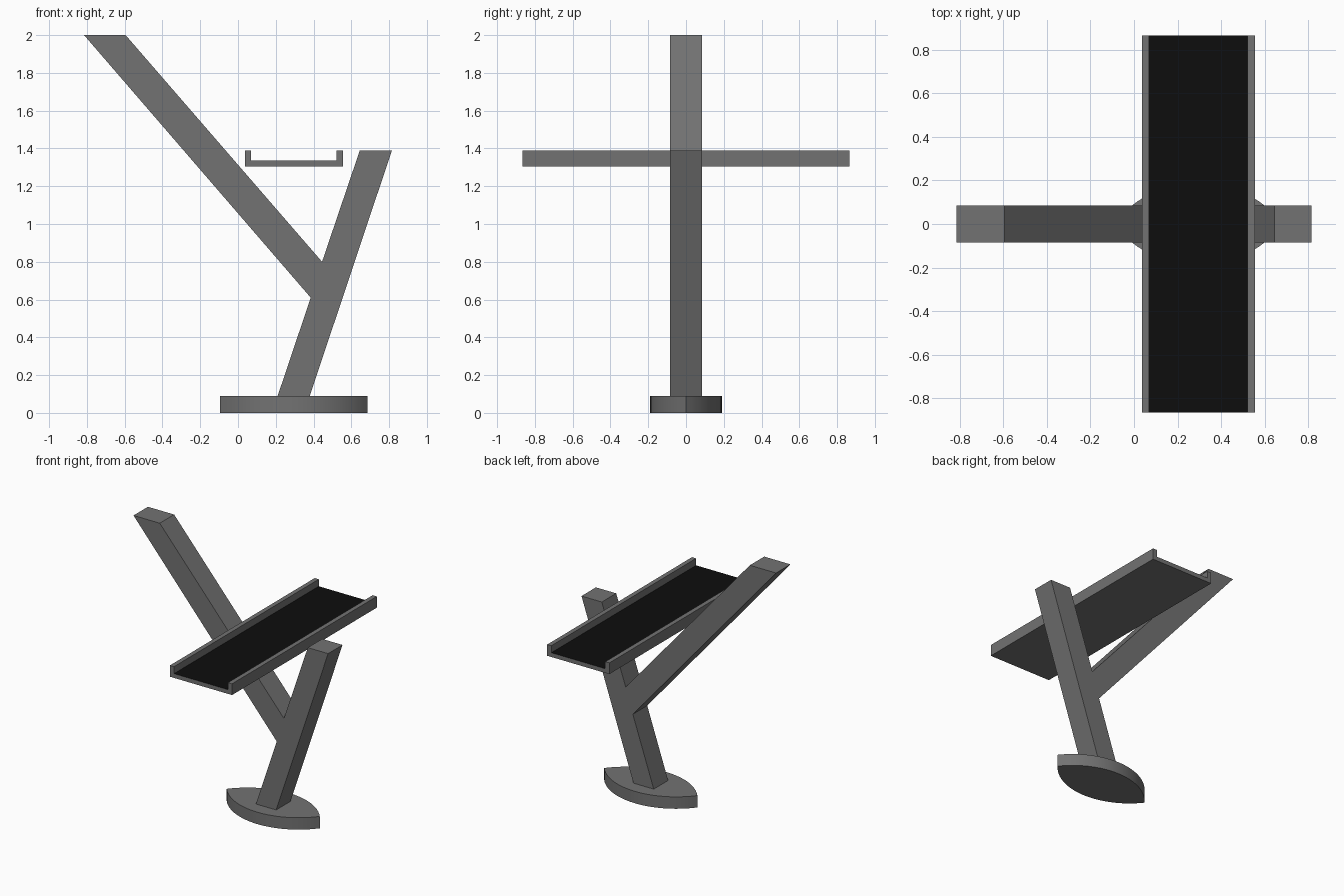
import bpy, bmesh, math
from mathutils import Vector

cube = bpy.data.objects.get("Cube")
if cube:
    bpy.data.objects.remove(cube)


def make_material(name, value):
    mat = bpy.data.materials.new(name)
    mat.use_nodes = True
    color = (value, value, value, 1)
    mat.diffuse_color = color
    mat.node_tree.nodes["Principled BSDF"].inputs["Base Color"].default_value = color
    return mat


grey = make_material("grey metal", 0.17)
black = make_material("black mat", 0.004)


def prism(name, outline, direction, materials):
    """Extrude a closed outline of points along a direction."""
    bm = bmesh.new()
    face = bm.faces.new([bm.verts.new(p) for p in outline])
    result = bmesh.ops.extrude_face_region(bm, geom=[face])
    moved = [v for v in result["geom"] if isinstance(v, bmesh.types.BMVert)]
    bmesh.ops.translate(bm, verts=moved, vec=Vector(direction))
    bmesh.ops.recalc_face_normals(bm, faces=bm.faces)
    mesh = bpy.data.meshes.new(name)
    bm.to_mesh(mesh)
    bm.free()
    for mat in materials:
        mesh.materials.append(mat)
    obj = bpy.data.objects.new(name, mesh)
    bpy.context.collection.objects.link(obj)
    return obj


def side_prism(name, profile, half_depth, materials):
    outline = [(x, -half_depth, z) for x, z in profile]
    return prism(name, outline, (0, 2 * half_depth, 0), materials)


# Lens-shaped foot made of two mirrored arcs
center_x, half_len, half_wid, height = 0.295, 0.39, 0.19, 0.09
radius = (half_len ** 2 + half_wid ** 2) / (2 * half_wid)
sweep = math.asin(half_len / radius)
steps = 24
arc = []
for i in range(steps):
    a = sweep * (2 * i / steps - 1)
    arc.append((radius * math.sin(a), radius * math.cos(a) - radius + half_wid))
lens = arc + [(-x, -y) for x, y in arc]
foot = prism("foot", [(center_x + x, y, 0) for x, y in lens], (0, 0, height), [grey])
bpy.context.view_layer.objects.active = foot
foot.select_set(True)
bpy.ops.object.shade_smooth_by_angle(angle=math.radians(30))
foot.select_set(False)

# Forked post: leaning upright with a long branch
side_prism("forked_post", [
    (0.21, height), (0.38, height), (0.815, 1.39), (0.645, 1.39),
    (0.445, 0.8), (-0.595, 2), (-0.815, 2), (0.385, 0.61)], 0.086, [grey])

# Channel-shaped tray with a black floor
left, right, bottom, top = 0.036, 0.556, 1.305, 1.39
wall, floor = 0.034, 1.337
tray = side_prism("tray", [
    (left, bottom), (right, bottom), (right, top), (right - wall, top),
    (right - wall, floor), (left + wall, floor), (left + wall, top), (left, top)],
    0.866, [grey, black])
for face in tray.data.polygons:
    if face.normal.z > 0.9 and face.center.z < floor + 0.01:
        face.material_index = 1
